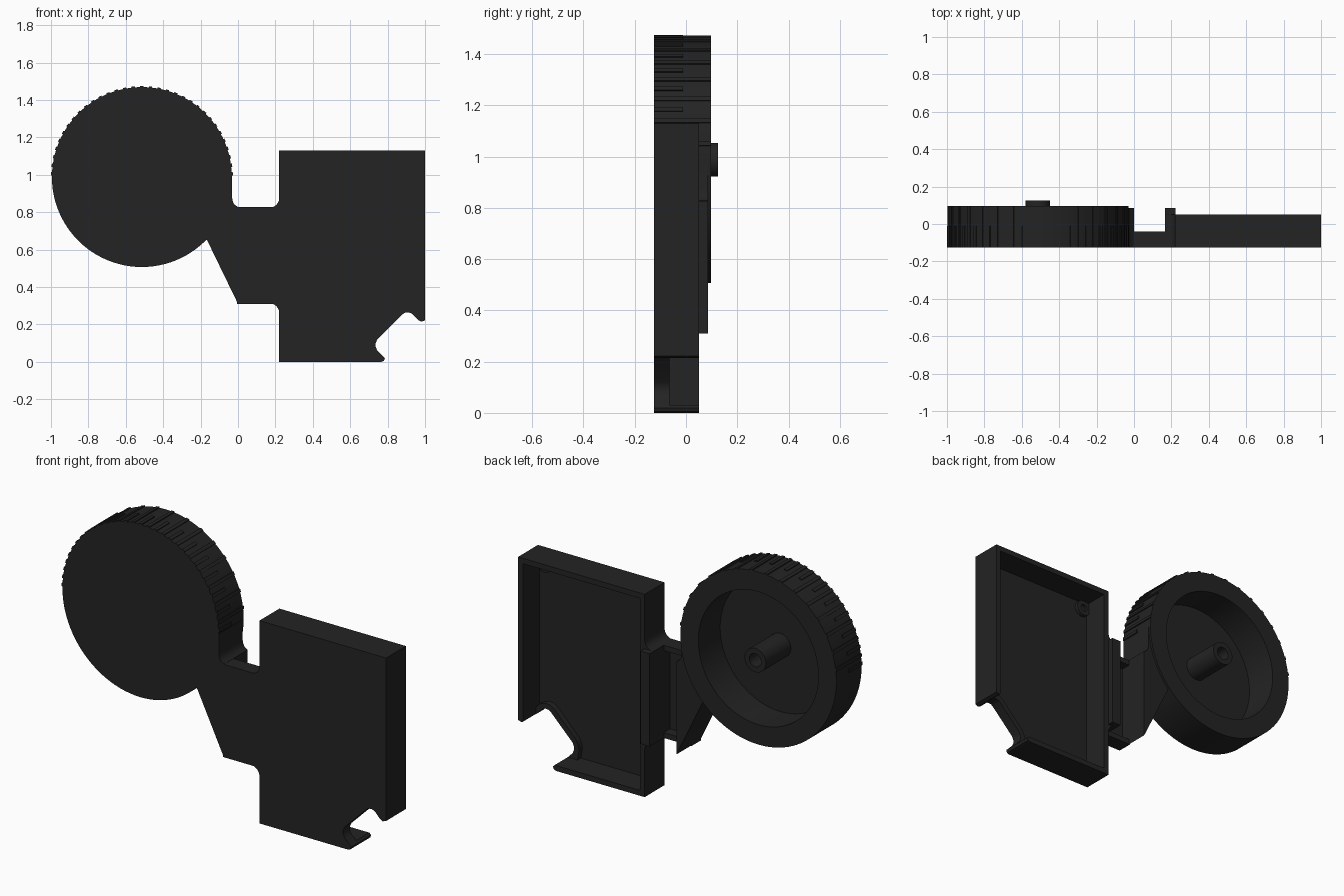
import bpy, bmesh, math
from mathutils import Matrix, Vector

if "Cube" in bpy.data.objects:
    bpy.data.objects.remove(bpy.data.objects["Cube"])

FRONT, FLOOR = -0.125, -0.095          # front face and inner floor depth
CX, CZ, R = -0.514, 0.988, 0.481       # wheel centre and radius

mat = bpy.data.materials.new("charcoal plastic")
mat.diffuse_color = (0.017, 0.017, 0.017, 1)
mat.use_nodes = True
mat.node_tree.nodes["Principled BSDF"].inputs["Base Color"].default_value = mat.diffuse_color


def finish(name, bm):
    bmesh.ops.remove_doubles(bm, verts=bm.verts, dist=1e-5)
    bmesh.ops.recalc_face_normals(bm, faces=bm.faces)
    me = bpy.data.meshes.new(name)
    bm.to_mesh(me)
    bm.free()
    me.materials.append(mat)
    ob = bpy.data.objects.new(name, me)
    bpy.context.collection.objects.link(ob)
    smooth(ob)
    return ob


def smooth(ob):
    ob.data.shade_smooth()
    ob.data.set_sharp_from_angle(angle=math.radians(32))


def prism(name, pts, y0, y1):
    """Extrude an (x, z) outline from y0 to y1."""
    bm = bmesh.new()
    face = bm.faces.new([bm.verts.new((x, y0, z)) for x, z in pts])
    ext = bmesh.ops.extrude_face_region(bm, geom=[face])
    verts = [g for g in ext["geom"] if isinstance(g, bmesh.types.BMVert)]
    bmesh.ops.translate(bm, verts=verts, vec=(0, y1 - y0, 0))
    return finish(name, bm)


def box(name, x0, x1, y0, y1, z0, z1):
    return prism(name, [(x0, z0), (x1, z0), (x1, z1), (x0, z1)], y0, y1)


def lathe(name, profile, cx, cz, steps):
    """Spin an (r, y) profile about a y-parallel axis."""
    bm = bmesh.new()
    vs = [bm.verts.new((cx + r, y, cz)) for r, y in profile]
    edges = [bm.edges.new(p) for p in zip(vs, vs[1:])]
    bmesh.ops.spin(bm, geom=vs + edges, cent=(cx, 0, cz), axis=(0, 1, 0),
                   angle=2 * math.pi, steps=steps)
    return finish(name, bm)


def cut(ob, cutters):
    for c in cutters:
        m = ob.modifiers.new("cut", 'BOOLEAN')
        m.operation, m.solver, m.object = 'DIFFERENCE', 'EXACT', c
    bpy.context.view_layer.update()
    dg = bpy.context.evaluated_depsgraph_get()
    me = bpy.data.meshes.new_from_object(ob.evaluated_get(dg))
    ob.modifiers.clear()
    ob.data = me
    smooth(ob)
    for c in cutters:
        bpy.data.objects.remove(c)


# Tray with a notched lower corner, hollow at the back
notch = [(.765, 0), (.78, .005), (.785, .02), (.745, .06), (.736, .08),
         (.736, .1), (.745, .12), (.875, .25), (.89, .262), (.91, .265),
         (.93, .258), (.965, .222), (.98, .215), (1, .222)]
rim = [(.715, .03), (.705, .085), (.708, .11), (.722, .14), (.855, .275),
       (.88, .291), (.91, .295), (.945, .283), (.97, .258)]
tray = prism("tray", [(.22, 0)] + notch + [(1, 1.13), (.22, 1.13)], FRONT, .05)
pocket = prism("pocket_cutter", [(.25, .03)] + rim + [(.97, 1.1), (.25, 1.1)], FLOOR, .2)
lowered = box("rim_cutter", .25, .97, -.065, .2, .03, 1.1)
cut(tray, [pocket, lowered])

# Small corner bosses inside the tray
for side, x in (("left", .285), ("right", .925)):
    lathe(side + "_boss", [(0, FLOOR - .01), (.045, FLOOR - .01), (.045, FLOOR + .02),
                           (.02, FLOOR + .02), (.02, FLOOR + .005), (0, FLOOR + .005)],
          x, 1.06, 32)

# Cupped wheel with hollow centre post
lathe("wheel", [(0, FRONT), (R, FRONT), (R, .097), (.37, .097), (.37, FLOOR),
                (.066, FLOOR), (.066, .125), (.036, .125), (.036, -.06), (0, -.06)],
      CX, CZ, 96)

# Grip ribs on the upper half, alternating long and short
bm = bmesh.new()
for k in range(-16, 17):
    a = math.radians(5.5 * k)
    y1 = -.012 if k % 2 == 0 else .097
    m = (Matrix.Translation((CX, (FRONT + y1) / 2, CZ)) @ Matrix.Rotation(a, 4, 'Y')
         @ Matrix.Translation((0, 0, R - .003))
         @ Matrix.Diagonal((.018, y1 - FRONT, .017, 1)))
    bmesh.ops.create_cube(bm, size=1, matrix=m)
finish("grip_ribs", bm)

# Wedge joining the wheel to the bridge
arc = [(CX + .45 * math.cos(math.radians(a)), CZ + .45 * math.sin(math.radians(a)))
       for a in range(-44, 3, 5)]
prism("wheel_wedge", [(0, .31), (0, .828), (-.018, .84), (-.027, .855), (-.031, .875),
                      (-.031, CZ)] + arc[::-1] + [(-.165, .65)], FRONT, .085)

# Thin bridge with raised edge rails
box("bridge_plate", -.005, .225, FRONT, FLOOR, .31, .827)
box("bridge_top_rail", -.005, .17, FRONT, -.04, .797, .827)
box("bridge_bottom_rail", -.005, .17, FRONT, -.04, .31, .34)

# Flange on the tray side, with fillets above and below
box("tray_flange", .165, .221, FRONT, .085, .31, .827)
for name, z, s in (("upper_fillet", .825, 1), ("lower_fillet", .312, -1)):
    curve = [(.17 + .05 * math.sin(t * math.pi / 12),
              z + s * .05 * (1 - math.cos(t * math.pi / 12))) for t in range(7)]
    prism(name, curve + [(.225, z + s * .05), (.225, z - s * .01), (.17, z - s * .01)],
          FRONT, .05)
